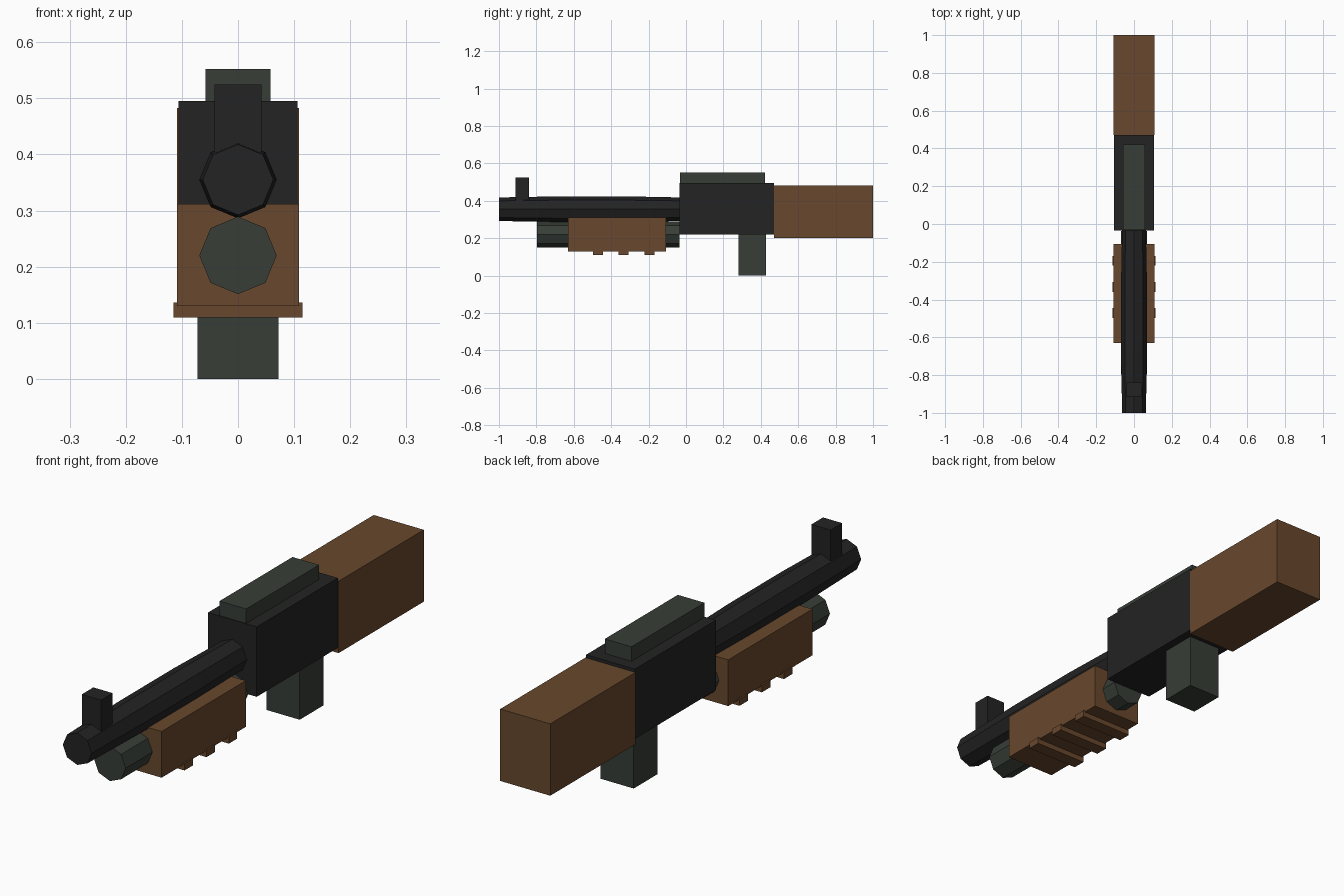
import bpy, bmesh, math

if "Cube" in bpy.data.objects:
    bpy.data.objects.remove(bpy.data.objects["Cube"])


def material(name, rgb):
    m = bpy.data.materials.new(name)
    m.diffuse_color = (*rgb, 1.0)
    m.use_nodes = True
    m.node_tree.nodes["Principled BSDF"].inputs["Base Color"].default_value = m.diffuse_color
    return m


wood = material("brown wood", (0.140, 0.065, 0.026))
black = material("black metal", (0.0168, 0.0168, 0.0168))
green = material("dark green metal", (0.038, 0.047, 0.038))


def finish(name, bm, mat):
    bmesh.ops.recalc_face_normals(bm, faces=bm.faces)
    mesh = bpy.data.meshes.new(name)
    bm.to_mesh(mesh)
    bm.free()
    mesh.materials.append(mat)
    obj = bpy.data.objects.new(name, mesh)
    bpy.context.collection.objects.link(obj)
    return obj


def box(name, half_x, y0, y1, z0, z1, mat):
    """Box centred on x = 0, spanning the given y and z ranges."""
    bm = bmesh.new()
    bmesh.ops.create_cube(bm, size=1)
    for v in bm.verts:
        v.co.x *= 2 * half_x
        v.co.y = y0 if v.co.y < 0 else y1
        v.co.z = z0 if v.co.z < 0 else z1
    return finish(name, bm, mat)


def tube(name, z, stations, mat, sides=8):
    """Octagonal rod along y through (y, radius) stations, capped at both ends."""
    bm = bmesh.new()
    rings = []
    for y, r in stations:
        angles = [2 * math.pi * i / sides for i in range(sides)]
        rings.append([bm.verts.new((r * math.cos(a), y, z + r * math.sin(a))) for a in angles])
    for a, b in zip(rings, rings[1:]):
        for i in range(sides):
            j = (i + 1) % sides
            bm.faces.new((a[i], a[j], b[j], b[i]))
    bm.faces.new(rings[0])
    bm.faces.new(rings[-1])
    return finish(name, bm, mat)


# Stock, receiver, top plate and grip
box("stock", 0.109, 0.47, 1.0, 0.20, 0.483, wood)
box("receiver", 0.106, -0.035, 0.47, 0.22, 0.495, black)
box("top_plate", 0.058, -0.032, 0.422, 0.48, 0.552, green)
box("grip", 0.072, 0.281, 0.428, 0.0, 0.23, green)

# Barrel, slightly thicker in the middle, with the front sight
tube("barrel", 0.355, [(-1.0, 0.063), (-0.67, 0.069), (-0.33, 0.069), (-0.03, 0.063)], black)
box("front_sight", 0.042, -0.912, -0.84, 0.38, 0.525, black)

# Lower tube carrying the sliding fore-end
tube("lower_tube", 0.22, [(-0.797, 0.069), (-0.036, 0.069)], green)
box("fore_end", 0.109, -0.631, -0.107, 0.13, 0.312, wood)

# Grip ridges under the fore-end
for i, y in enumerate((-0.471, -0.334, -0.195)):
    box(f"fore_end_ridge_{i + 1}", 0.115, y - 0.026, y + 0.026, 0.109, 0.136, wood)
